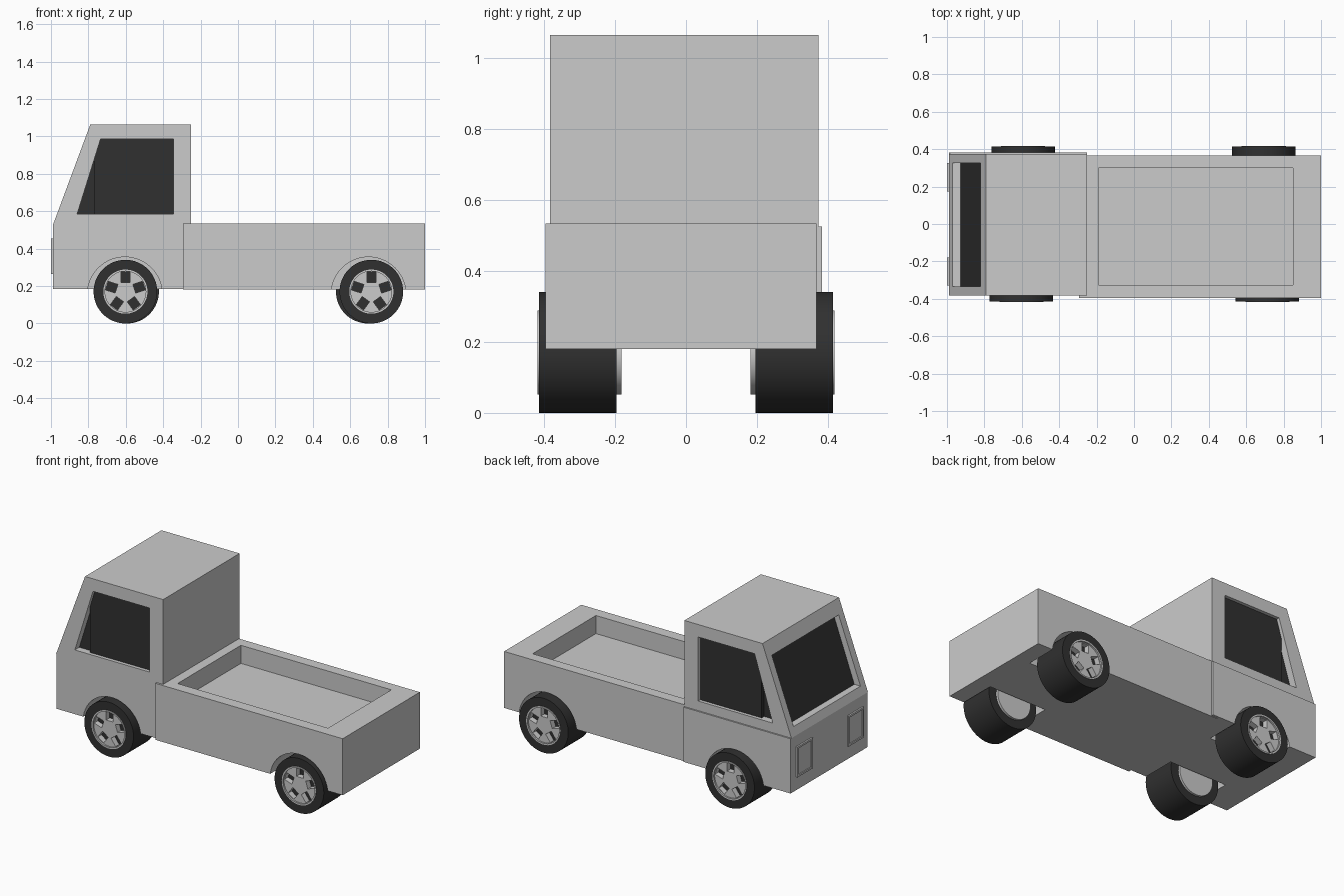
import bpy, math
import bmesh
from mathutils import Matrix

if "Cube" in bpy.data.objects:
    bpy.data.objects.remove(bpy.data.objects["Cube"])

dark = bpy.data.materials.new("dark")
dark.diffuse_color = (0.03, 0.03, 0.03, 1)
dark.use_nodes = True
dark.node_tree.nodes["Principled BSDF"].inputs["Base Color"].default_value = dark.diffuse_color


def finish(name, bm, mat=None):
    bmesh.ops.recalc_face_normals(bm, faces=bm.faces)
    me = bpy.data.meshes.new(name)
    bm.to_mesh(me)
    bm.free()
    ob = bpy.data.objects.new(name, me)
    bpy.context.collection.objects.link(ob)
    if mat:
        me.materials.append(mat)
    return ob


def prism(name, pts, y0, y1, mat=None):
    """Extrude an x-z profile from y0 to y1."""
    bm = bmesh.new()
    f = bm.faces.new([bm.verts.new((x, y0, z)) for x, z in pts])
    r = bmesh.ops.extrude_face_region(bm, geom=[f])
    vs = [v for v in r["geom"] if isinstance(v, bmesh.types.BMVert)]
    bmesh.ops.translate(bm, verts=vs, vec=(0, y1 - y0, 0))
    return finish(name, bm, mat)


def box(name, x0, x1, y0, y1, z0, z1, mat=None):
    return prism(name, [(x0, z0), (x1, z0), (x1, z1), (x0, z1)], y0, y1, mat)


def circle(cx, cz, r, n=64):
    return [(cx + r * math.cos(2 * math.pi * i / n),
             cz + r * math.sin(2 * math.pi * i / n)) for i in range(n)]


def cut(ob, *cutters):
    bpy.context.view_layer.objects.active = ob
    for c in cutters:
        m = ob.modifiers.new("cut", 'BOOLEAN')
        m.object, m.operation, m.solver = c, 'DIFFERENCE', 'EXACT'
        c.hide_render = True
        bpy.ops.object.modifier_apply(modifier=m.name)
        bpy.data.objects.remove(c)


def smooth(ob):
    bpy.ops.object.select_all(action='DESELECT')
    ob.select_set(True)
    bpy.context.view_layer.objects.active = ob
    bpy.ops.object.shade_smooth_by_angle(angle=math.radians(30))


def arches(x):
    pts = circle(x, 0.155, 0.2)
    return [prism("arch_cutter", pts, s * 0.17, s * 0.5) for s in (-1, 1)]


# cab: lower body with wheel arches
lower = box("cab_lower", -0.99, -0.25, -0.38, 0.382, 0.183, 0.525)
cut(lower, *arches(-0.605))

# cab: upper part with side windows and windscreen opening
upper = prism("cab_upper", [(-0.99, 0.525), (-0.25, 0.525), (-0.25, 1.063),
                            (-0.79, 1.063)], -0.382, 0.373)
cut(upper,
    prism("side_cutter", [(-0.86, 0.585), (-0.345, 0.585), (-0.345, 0.985),
                          (-0.735, 0.985)], -0.5, 0.5),
    prism("front_cutter", [(-1.1, 0.575), (-0.88, 0.575), (-0.73, 0.98),
                           (-1.0, 0.98)], -0.335, 0.325))

# glazing
box("side_windows", -0.77, -0.342, -0.36, 0.352, 0.582, 0.988, dark)
prism("windscreen", [(-0.93, 0.572), (-0.769, 0.572), (-0.769, 0.986),
                     (-0.78, 0.986)], -0.338, 0.328, dark)

# headlights with an inset lens
for side, y0 in (("right", -0.33), ("left", 0.175)):
    lamp = box("headlight_" + side, -1.0, -0.98, y0, y0 + 0.152, 0.265, 0.455)
    cut(lamp, box("lens_cutter", -1.1, -0.994, y0 + 0.012, y0 + 0.14, 0.277, 0.443))

# cargo bed with shallow tray
bed = box("cargo_bed", -0.295, 1.0, -0.395, 0.367, 0.18, 0.533)
cut(bed, box("tray_cutter", -0.19, 0.85, -0.325, 0.30, 0.42, 0.7), *arches(0.698))


# wheels: tyre ring, hub, five square pockets
def wheel(name, cx, s):
    cz, r, rim = 0.17, 0.17, 0.117
    tyre = prism(name + "_tyre", circle(cx, cz, r), s * 0.196, s * 0.414, dark)
    cut(tyre, prism("bore", circle(cx, cz, rim), s * 0.1, s * 0.5))
    smooth(tyre)
    hub = prism(name + "_hub", circle(cx, cz, rim + 0.001), s * 0.182, s * 0.418)
    cut(hub, prism("dish", circle(cx, cz, rim - 0.008), s * 0.408, s * 0.5))
    for i in range(5):
        a = math.radians(72 * i)
        rot = (Matrix.Translation((cx, 0, cz)) @ Matrix.Rotation(a, 4, 'Y'))
        hole = box("hole", -0.024, 0.024, s * 0.37, s * 0.5, 0.05, 0.104)
        hole.data.transform(rot)
        cut(hub, hole)
        base = box(name + "_hole_base", -0.024, 0.024, s * 0.365, s * 0.373,
                   0.05, 0.104, dark)
        base.data.transform(rot)
    smooth(hub)


wheel("front_right_wheel", -0.602, -1)
wheel("front_left_wheel", -0.593, 1)
wheel("rear_right_wheel", 0.713, -1)
wheel("rear_left_wheel", 0.694, 1)
